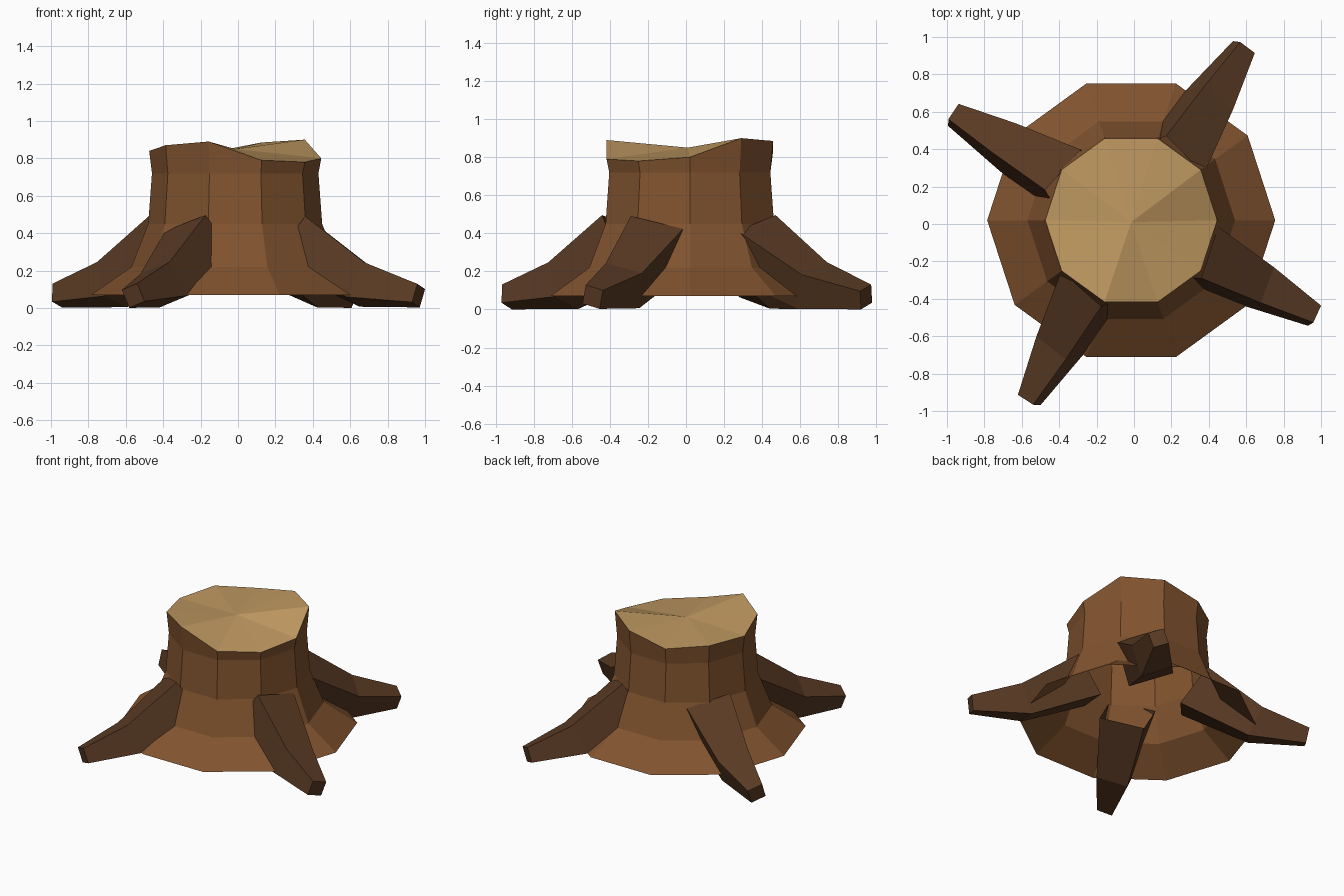
import bpy, bmesh
from math import sin, cos, atan2, radians, pi
from mathutils import Vector

if "Cube" in bpy.data.objects:
    bpy.data.objects.remove(bpy.data.objects["Cube"])

CENTRE = Vector((-0.015, 0.02, 0))
SIDES = 10


def material(name, rgb):
    m = bpy.data.materials.new(name)
    m.diffuse_color = (*rgb, 1)
    m.use_nodes = True
    m.node_tree.nodes["Principled BSDF"].inputs["Base Color"].default_value = m.diffuse_color
    return m


def make_object(name, bm, mat):
    mesh = bpy.data.meshes.new(name)
    bm.to_mesh(mesh)
    bm.free()
    mesh.materials.append(mat)
    ob = bpy.data.objects.new(name, mesh)
    bpy.context.collection.objects.link(ob)


def bridge(bm, low, high):
    n = len(low)
    for i in range(n):
        j = (i + 1) % n
        bm.faces.new((low[i], low[j], high[j], high[i]))


def ring(bm, r, heights):
    return [bm.verts.new(CENTRE + Vector((r * cos(2 * pi * i / SIDES),
                                          r * sin(2 * pi * i / SIDES), z)))
            for i, z in enumerate(heights)]


bark = material("bark", (0.22, 0.087, 0.028))
root_bark = material("root_bark", (0.10, 0.042, 0.017))
cut_wood = material("cut_wood", (0.53, 0.32, 0.12))

# Uneven height of the sawn rim, counter-clockwise from +x
rim = [0.80, 0.90, 0.885, 0.83, 0.85, 0.84, 0.87, 0.89, 0.79, 0.78]

# Flared trunk, open underneath
bm = bmesh.new()
rings = [ring(bm, r, [z] * SIDES)
         for r, z in ((0.77, 0.07), (0.555, 0.22), (0.465, 0.45), (0.445, 0.72))]
rings.append(ring(bm, 0.46, rim))
for low, high in zip(rings, rings[1:]):
    bridge(bm, low, high)
make_object("trunk", bm, bark)

# Cut face as a fan around the heart of the wood
bm = bmesh.new()
edge = ring(bm, 0.46, rim)
heart = bm.verts.new((-0.015, 0.01, 0.85))
for i in range(SIDES):
    bm.faces.new((edge[i], edge[(i + 1) % SIDES], heart))
make_object("cut_top", bm, cut_wood)

# Tapered four-sided roots: distance, height, half diagonal, backward lean
SECTIONS = ((0.37, 0.34, 0.21, 35), (0.765, 0.125, 0.148, 24), (1.105, 0.066, 0.073, 10))


def root(name, tip, roll):
    a = atan2(tip[1] - CENTRE.y, tip[0] - CENTRE.x)
    out = Vector((cos(a), sin(a), 0))
    side = Vector((-sin(a), cos(a), 0))
    bm = bmesh.new()
    loops = []
    for dist, z, size, lean in SECTIONS:
        up = out * sin(radians(lean)) + Vector((0, 0, cos(radians(lean))))
        mid = CENTRE + out * dist + Vector((0, 0, z))
        loops.append([bm.verts.new(mid + size * (side * cos(t) + up * sin(t)))
                      for t in (radians(45 + roll + 90 * k) for k in range(4))])
    for low, high in zip(loops, loops[1:]):
        bridge(bm, low, high)
    bm.faces.new(loops[-1])
    bmesh.ops.recalc_face_normals(bm, faces=bm.faces)
    make_object(name, bm, root_bark)


root("root_back_right", (0.59, 0.95), 20)
root("root_back_left", (-0.96, 0.58), 18)
root("root_front_left", (-0.56, -0.94), 20)
root("root_front_right", (0.965, -0.49), -16)
